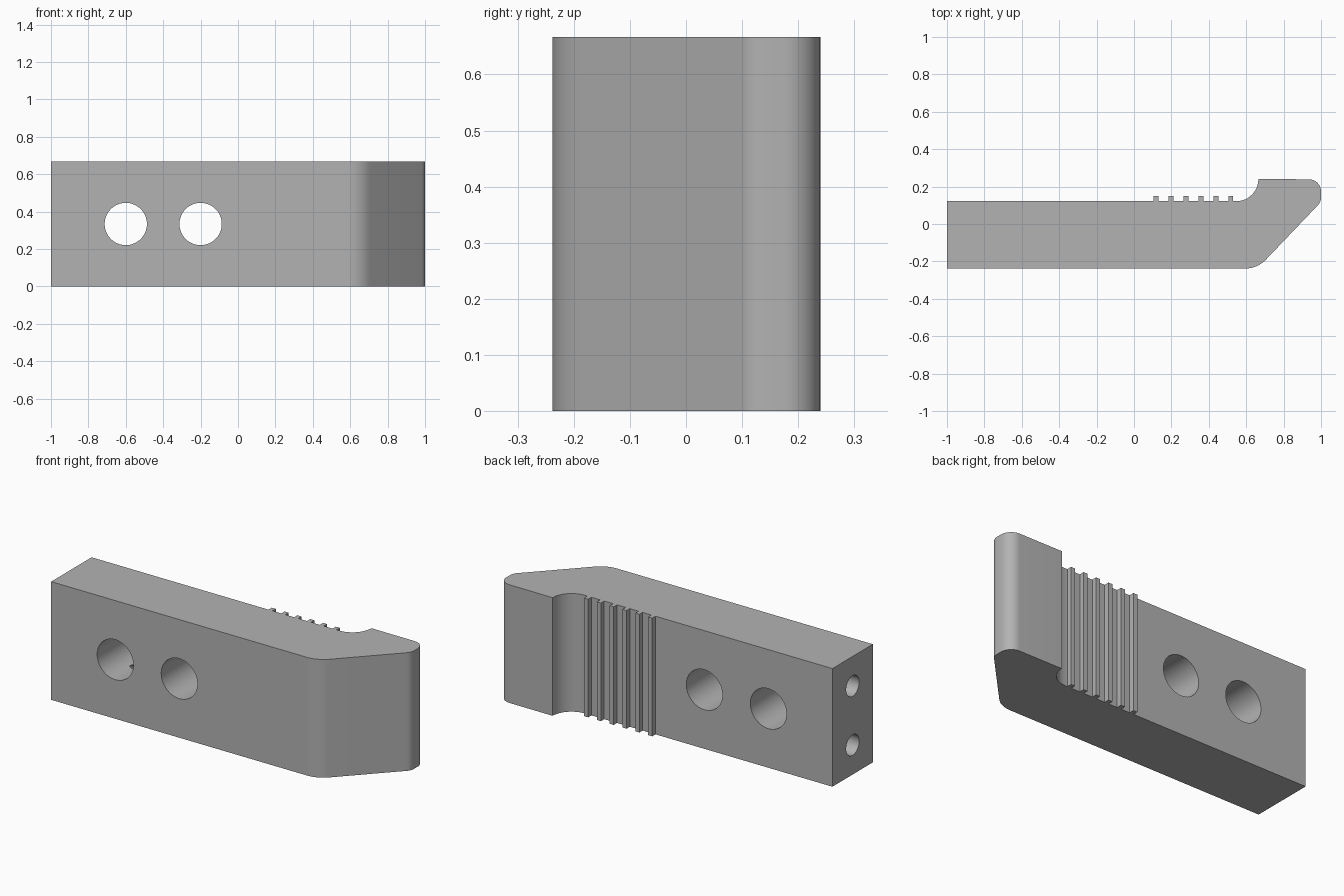
import bpy, bmesh, math
from mathutils import Vector

if "Cube" in bpy.data.objects:
    bpy.data.objects.remove(bpy.data.objects["Cube"])

HEIGHT = 0.667
BACK, FRONT = 0.122, -0.238

grey = bpy.data.materials.new("plain grey")
grey.use_nodes = True
grey.diffuse_color = (0.45, 0.45, 0.45, 1)
grey.node_tree.nodes["Principled BSDF"].inputs["Base Color"].default_value = grey.diffuse_color


def arc(cx, cy, r, a0, a1, n=12):
    angles = [math.radians(a0 + (a1 - a0) * i / n) for i in range(n + 1)]
    return [Vector((cx + r * math.cos(a), cy + r * math.sin(a))) for a in angles]


def fillet(before, corner, after, length, n=10):
    """Round a corner with a circular arc whose tangents have the given length."""
    c = Vector(corner)
    u, v = (Vector(before) - c).normalized(), (Vector(after) - c).normalized()
    half = u.angle(v) / 2
    r = length * math.tan(half)
    centre = c + (u + v).normalized() * (length / math.cos(half))
    start, end = c + u * length - centre, c + v * length - centre
    total = start.angle(end)
    return [centre + (start * math.sin(total * (1 - i / n)) + end * math.sin(total * i / n))
            / math.sin(total) for i in range(n + 1)]


def cutter(name, radius, depth, location, rotation):
    bpy.ops.mesh.primitive_cylinder_add(vertices=64, radius=radius, depth=depth,
                                        location=location, rotation=rotation)
    obj = bpy.context.object
    obj.name = name
    return obj


# Profile seen from above: straight bar, sloped nose and hooked tip
tail, heel, nose, tip = (-1, FRONT), (0.66, FRONT), (1, 0.118), (1, 0.239)
hook = (0.665, 0.239)
outline = [Vector(tail)]
outline += fillet(tail, heel, nose, 0.065)
outline += fillet(heel, nose, tip, 0.025)
outline += fillet(nose, tip, hook, 0.065)
outline += arc(0.547, 0.24, 0.118, 0, -90)

# Grip ridges, from the hook towards the tail
for i in reversed(range(6)):
    x = 0.118 + i * 0.08
    outline += [Vector(p) for p in ((x + 0.0125, BACK), (x + 0.0125, 0.151),
                                    (x - 0.0125, 0.151), (x - 0.0125, BACK))]
outline.append(Vector((-1, BACK)))

bm = bmesh.new()
base = bm.faces.new([bm.verts.new((p.x, p.y, 0)) for p in outline])
top = bmesh.ops.extrude_face_region(bm, geom=[base])["geom"]
bmesh.ops.translate(bm, vec=(0, 0, HEIGHT),
                    verts=[g for g in top if isinstance(g, bmesh.types.BMVert)])
bmesh.ops.recalc_face_normals(bm, faces=bm.faces)
mesh = bpy.data.meshes.new("jaw")
bm.to_mesh(mesh)
bm.free()
mesh.materials.append(grey)
jaw = bpy.data.objects.new("jaw", mesh)
bpy.context.collection.objects.link(jaw)

# Two through holes in the bar and two blind holes in the tail end
cutters = [cutter("through_hole_cutter", 0.113, 1, (x, 0, HEIGHT / 2), (math.pi / 2, 0, 0))
           for x in (-0.6, -0.2)]
cutters += [cutter("end_hole_cutter", 0.058, 0.8, (-1, -0.058, z), (0, math.pi / 2, 0))
            for z in (HEIGHT * 0.25, HEIGHT * 0.75)]
bpy.context.view_layer.objects.active = jaw
for c in cutters:
    mod = jaw.modifiers.new("hole", "BOOLEAN")
    mod.operation, mod.solver, mod.object = "DIFFERENCE", "EXACT", c
    bpy.ops.object.modifier_apply(modifier=mod.name)
    bpy.data.objects.remove(c)

bpy.ops.object.select_all(action="DESELECT")
jaw.select_set(True)
bpy.ops.object.shade_smooth_by_angle(angle=math.radians(30))
